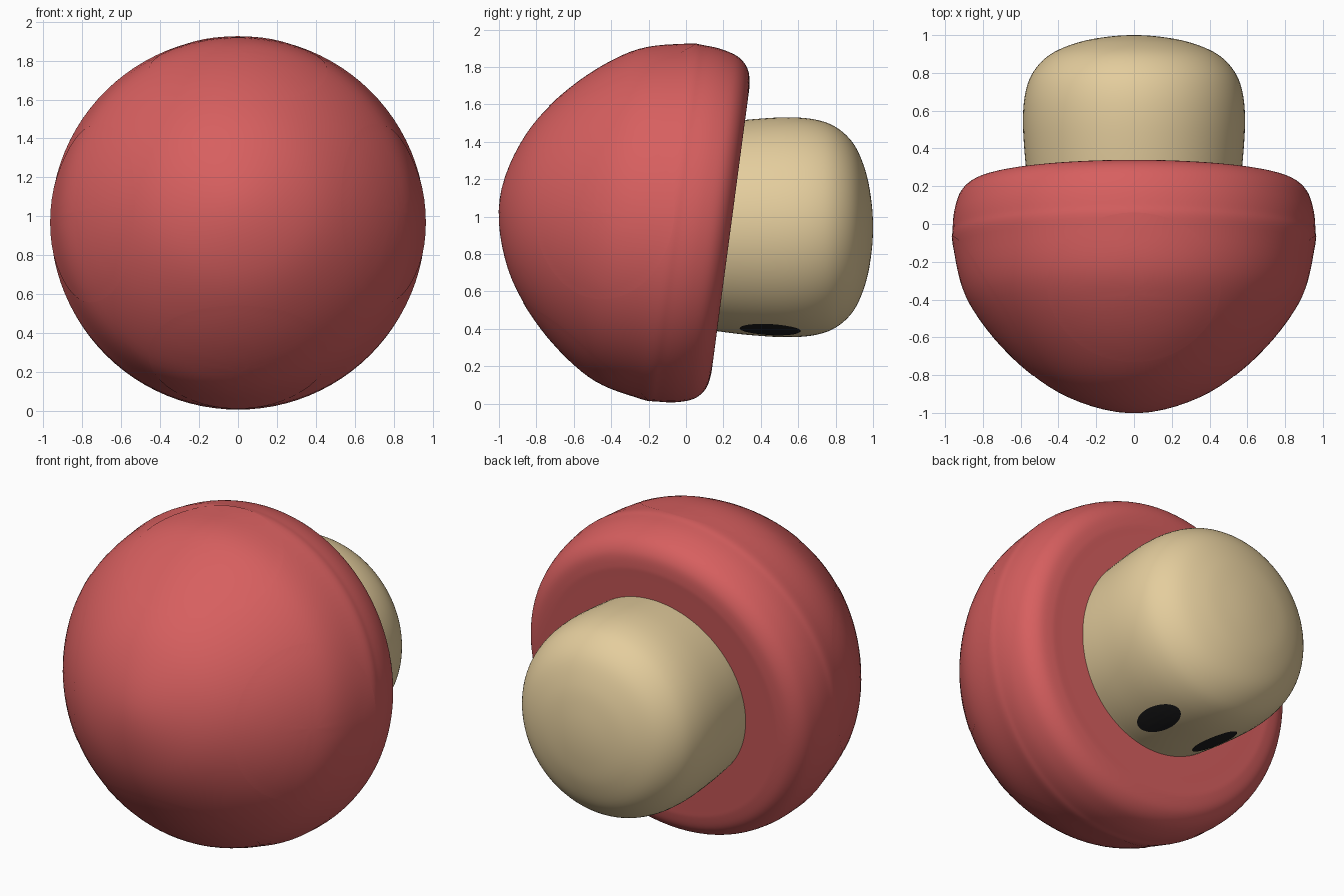
import bpy, bmesh, math
from mathutils import Vector
from mathutils.bvhtree import BVHTree

default = bpy.data.objects.get("Cube")
if default:
    bpy.data.objects.remove(default, do_unlink=True)


def material(name, color):
    m = bpy.data.materials.new(name)
    m.use_nodes = True
    m.diffuse_color = (*color, 1)
    bsdf = m.node_tree.nodes["Principled BSDF"]
    bsdf.inputs["Base Color"].default_value = (*color, 1)
    bsdf.inputs["Roughness"].default_value = 0.7
    return m


RED = material("cap red", (0.68, 0.115, 0.115))
TAN = material("stem tan", (0.775, 0.61, 0.337))
BLACK = material("eye black", (0.013, 0.013, 0.014))


def finish(bm, name, mat):
    """Turn a bmesh into a smooth shaded object."""
    for f in bm.faces:
        f.smooth = True
    mesh = bpy.data.meshes.new(name)
    bm.to_mesh(mesh)
    mesh.materials.append(mat)
    obj = bpy.data.objects.new(name, mesh)
    bpy.context.collection.objects.link(obj)
    return obj


def smooth_profile(points, steps=6):
    """Catmull-Rom curve through (radius, height) points, level at both poles."""
    pts = [Vector(p) for p in points]
    flip = lambda p: Vector((-p.x, p.y))
    pts = [flip(pts[1])] + pts + [flip(pts[-2])]
    out = []
    for a, b, c, d in zip(pts, pts[1:], pts[2:], pts[3:]):
        for i in range(steps):
            t = i / steps
            out.append(b + (c - a) * t / 2 + (a - 2.5 * b + 2 * c - d / 2) * t * t
                       + (1.5 * (b - c) + (d - a) / 2) * t ** 3)
    return out + [pts[-2]]


def lathe(name, points, center, axis, mat, sides=96):
    """Spin a profile about its height, then aim it along an axis."""
    bm = bmesh.new()
    verts = [bm.verts.new((p.x, 0, p.y)) for p in smooth_profile(points)]
    edges = [bm.edges.new(pair) for pair in zip(verts, verts[1:])]
    bmesh.ops.spin(bm, geom=verts + edges, cent=(0, 0, 0), axis=(0, 0, 1),
                   angle=math.tau, steps=sides, use_duplicate=False)
    bmesh.ops.remove_doubles(bm, verts=bm.verts, dist=0.0005)
    rot = axis.to_track_quat('Z', 'Y')
    for v in bm.verts:
        v.co = rot @ v.co + center
    bmesh.ops.recalc_face_normals(bm, faces=bm.faces)
    tree = BVHTree.FromBMesh(bm)
    finish(bm, name, mat)
    return tree


def patch(name, tree, center, normal, u, size, lift, mat, rings=10, sides=48):
    """Lay an oval plate on a surface by casting rays inward along -normal."""
    w = normal.cross(u).normalized()
    bm = bmesh.new()

    def place(r, angle):
        p = center + u * (size[0] * r * math.cos(angle)) + w * (size[1] * r * math.sin(angle))
        hit, n, _, _ = tree.ray_cast(p + normal * 2, -normal)
        return bm.verts.new((hit if hit else p) + normal * lift)

    middle = place(0, 0)
    grid = [[place(k / rings, math.tau * i / sides) for i in range(sides)]
            for k in range(1, rings + 1)]
    for i in range(sides):
        j = (i + 1) % sides
        bm.faces.new((middle, grid[0][i], grid[0][j]))
        for a, b in zip(grid, grid[1:]):
            bm.faces.new((a[i], b[i], b[j], a[j]))
    finish(bm, name, mat)


# Cap: a dome with a rounded rim and a flat back, tipped slightly upward
cap_center = Vector((0, -0.04, 0.965))
cap_axis = Vector((0, -0.991, 0.132)).normalized()
cap = lathe("cap", [(0, -.28), (.4, -.28), (.7, -.28), (.79, -.278), (.865, -.258), (.92, -.205),
                    (.95, -.117), (.96, -.02), (.955, .08), (.88, .36), (.655, .655),
                    (.36, .873), (0, .965)], cap_center, cap_axis, RED)

# Four large round spots lying almost flush on the cap
side = Vector((1, 0, 0))
up = cap_axis.cross(side)
spread = math.radians(62)
for i, label in enumerate(("left", "top", "right", "bottom")):
    a = i * math.pi / 2
    out = side * math.cos(a) - up * math.sin(a)
    normal = cap_axis * math.cos(spread) + out * math.sin(spread)
    tangent = cap_axis.cross(out).normalized()
    patch("spot_" + label, cap, cap_center, normal, tangent, (0.46, 0.43), 0.003, RED)

# Stem: a plump rounded cylinder pointing backward
stem_center = Vector((0, 0, 0.943))
stem = lathe("stem", [(0, 0), (.3, 0), (.53, .02), (.556, .17), (.577, .35), (.588, .55),
                      (.574, .7), (.53, .81), (.44, .9), (.3, .96), (.15, .99), (0, 1)],
             stem_center, Vector((0, 1, 0)), TAN)

# Two oval eyes on the underside of the stem
for sign, label in ((1, "left"), (-1, "right")):
    normal = Vector((sign * 0.2, 0, -0.55)).normalized()
    patch("eye_" + label, stem, stem_center + Vector((0, 0.45, 0)), normal,
          Vector((0, 1, 0)), (0.163, 0.086), 0.004, BLACK)
